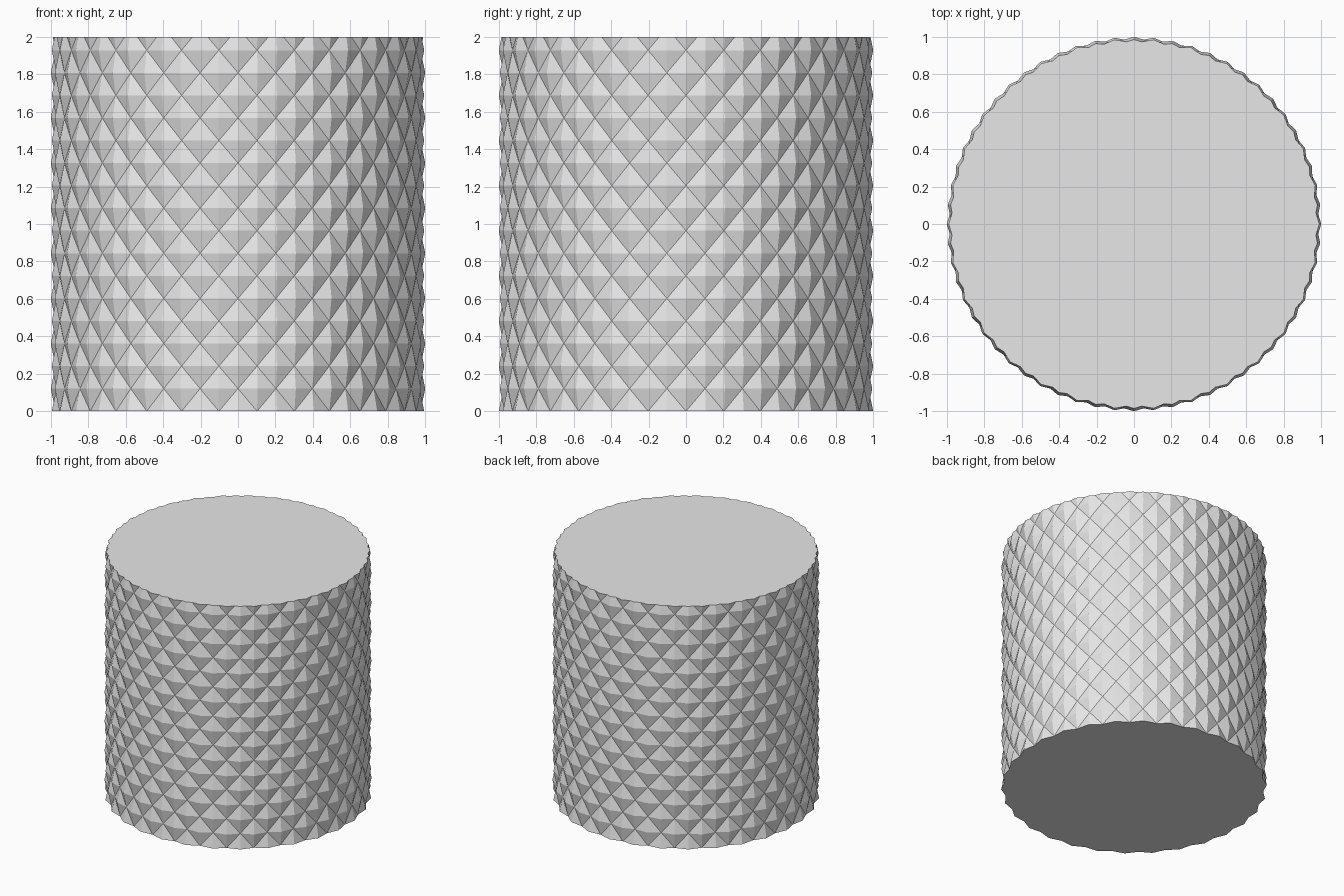
import bpy
import bmesh
from math import pi, sin, cos

cube = bpy.data.objects.get("Cube")
if cube:
    bpy.data.objects.remove(cube, do_unlink=True)

COLUMNS = 60          # half-diamond steps round the cylinder
ROW = 0.1205          # half-diamond height
HEIGHT = 2.0
PEAK, VALLEY = 1.0, 0.975

grey = bpy.data.materials.new("plain grey")
grey.use_nodes = True
colour = (0.8, 0.8, 0.8, 1)
grey.diffuse_color = colour
grey.node_tree.nodes["Principled BSDF"].inputs["Base Color"].default_value = colour

# Checkerboard of raised and sunken points wrapped round the cylinder
bm = bmesh.new()
rows = int(HEIGHT / ROW) + 2
grid = []
for r in range(rows):
    ring = []
    for c in range(COLUMNS):
        radius = VALLEY if (r + c) % 2 else PEAK
        angle = 2 * pi * c / COLUMNS - pi / 2
        ring.append(bm.verts.new((radius * cos(angle), radius * sin(angle), r * ROW)))
    grid.append(ring)

# Split each cell along its sunken corners, so the grooves form diamonds
for r in range(rows - 1):
    for c in range(COLUMNS):
        n = (c + 1) % COLUMNS
        a, b, d, e = grid[r][c], grid[r][n], grid[r + 1][n], grid[r + 1][c]
        if (r + c) % 2:
            bm.faces.new((a, b, d))
            bm.faces.new((a, d, e))
        else:
            bm.faces.new((a, b, e))
            bm.faces.new((b, d, e))

# Trim the pattern at the top, then cap both ends
bmesh.ops.bisect_plane(bm, geom=bm.verts[:] + bm.edges[:] + bm.faces[:],
                       plane_co=(0, 0, HEIGHT), plane_no=(0, 0, 1), clear_outer=True)
rim = [e for e in bm.edges if e.is_boundary]
bmesh.ops.holes_fill(bm, edges=rim, sides=0)
bmesh.ops.recalc_face_normals(bm, faces=bm.faces[:])

mesh = bpy.data.meshes.new("knurled_cylinder")
bm.to_mesh(mesh)
bm.free()
mesh.materials.append(grey)
body = bpy.data.objects.new("knurled_cylinder", mesh)
bpy.context.collection.objects.link(body)
